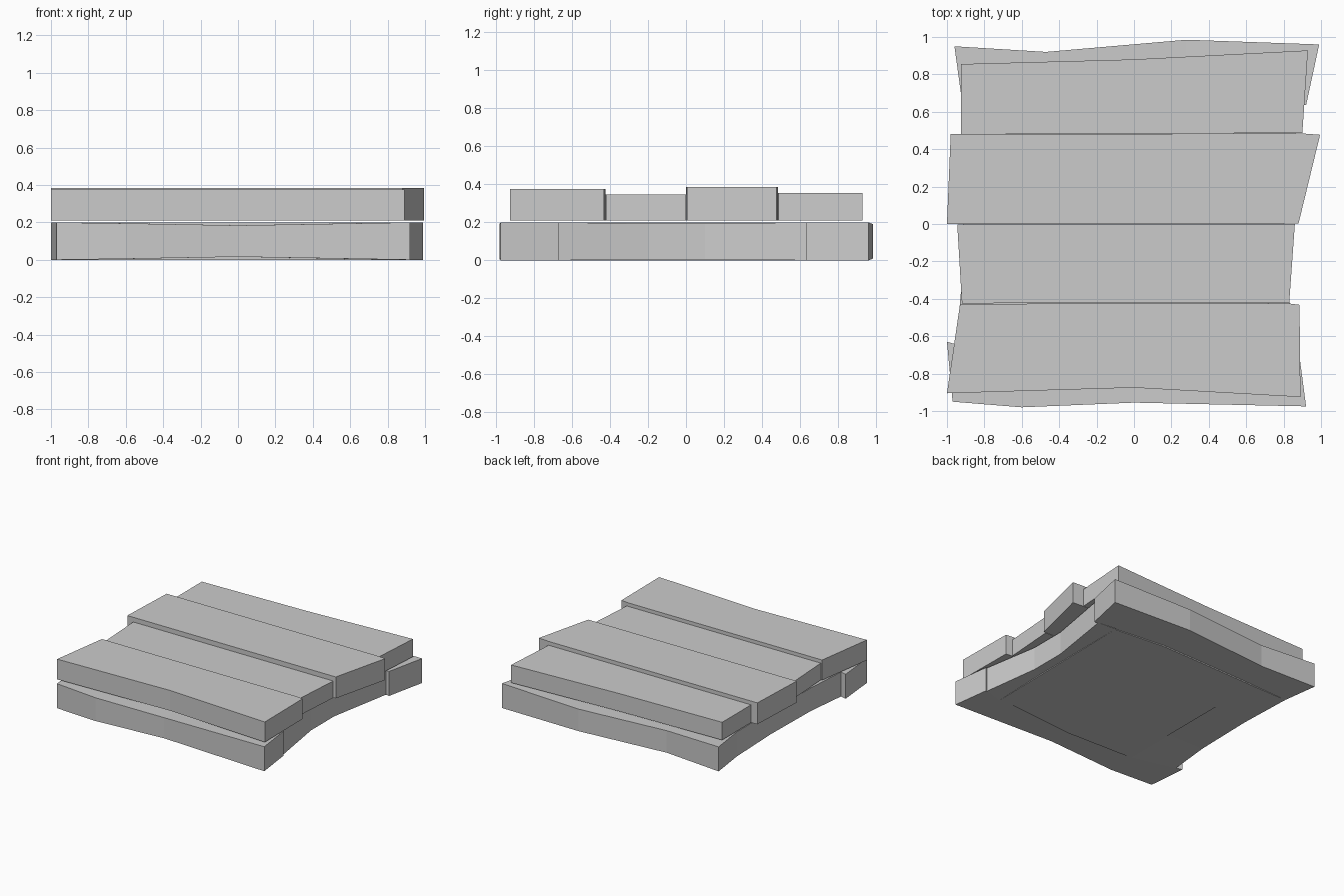
import bpy

if "Cube" in bpy.data.objects:
    bpy.data.objects.remove(bpy.data.objects["Cube"])


def make_mesh(name, verts, faces):
    mesh = bpy.data.meshes.new(name)
    mesh.from_pydata(verts, [], faces)
    mesh.update()
    ob = bpy.data.objects.new(name, mesh)
    bpy.context.collection.objects.link(ob)


def slab(name, outline, z0, z1):
    """Counter-clockwise outline extruded from z0 to z1."""
    n = len(outline)
    verts = [(x, y, z0) for x, y in outline] + [(x, y, z1) for x, y in outline]
    faces = [tuple(reversed(range(n))), tuple(range(n, 2 * n))]
    faces += [(i, (i + 1) % n, n + (i + 1) % n, n + i) for i in range(n)]
    make_mesh(name, verts, faces)


def beam(name, stations):
    """Hewn beam lofted through stations (edge_a, edge_b, inset from z 0 and z 0.2)."""
    verts, faces = [], []
    for (ax, ay), (bx, by), d in stations:
        verts += [(ax, ay, d), (bx, by, d), (bx, by, 0.2 - d), (ax, ay, 0.2 - d)]
    for s in range(len(stations) - 1):
        o = 4 * s
        faces += [(o + k, o + 4 + k, o + 4 + (k + 1) % 4, o + (k + 1) % 4) for k in range(4)]
    e = len(verts) - 4
    faces += [(0, 1, 2, 3), (e + 3, e + 2, e + 1, e)]
    # orient outward whichever way the stations run
    (ax, ay), (bx, by), _ = stations[0]
    (cx, cy), _, _ = stations[-1]
    if (cx - ax) * (by - ay) - (cy - ay) * (bx - ax) > 0:
        faces = [f[::-1] for f in faces]
    make_mesh(name, verts, faces)


# lower frame: front and back beams, then side beams between them
beam("front_beam", [((-0.97, -0.95), (-1.0, -0.63), 0),
                    ((-0.6, -0.98), (-0.59, -0.74), 0.005),
                    ((0.0, -0.955), (0.0, -0.76), 0.016),
                    ((0.92, -0.975), (0.88, -0.67), 0)])
beam("back_beam", [((-0.96, 0.95), (-0.92, 0.66), 0),
                   ((-0.47, 0.92), (-0.47, 0.67), 0.01),
                   ((0.28, 0.985), (0.28, 0.69), 0.01),
                   ((0.99, 0.96), (0.92, 0.635), 0)])
beam("right_beam", [((0.87, -0.67), (0.71, -0.72), 0),
                    ((0.80, -0.2), (0.72, -0.2), 0.006),
                    ((0.80, 0.1), (0.72, 0.1), 0.006),
                    ((0.89, 0.645), (0.73, 0.66), 0)])
beam("left_beam", [((-0.95, -0.65), (-0.59, -0.74), 0),
                   ((-0.92, -0.3), (-0.59, -0.3), 0.006),
                   ((-0.91, 0.2), (-0.59, 0.2), 0.006),
                   ((-0.92, 0.66), (-0.59, 0.665), 0)])

# panel filling the frame
slab("center_panel", [(-0.59, -0.74), (0.0, -0.76), (0.71, -0.70), (0.72, 0.0),
                      (0.73, 0.65), (0.28, 0.69), (-0.47, 0.67), (-0.59, 0.665)], 0, 0.2)

# four uneven planks on top
planks = [
    ([(-1.0, -0.905), (0.0, -0.875), (0.89, -0.925), (0.885, -0.432), (0.82, -0.424),
      (-0.93, -0.427)], 0.375),
    ([(-0.92, -0.424), (0.83, -0.421), (0.86, 0.0), (-0.945, -0.002)], 0.348),
    ([(-1.0, 0.0), (0.88, 0.004), (0.995, 0.477), (0.9, 0.484), (-0.98, 0.48)], 0.385),
    ([(-0.925, 0.482), (0.9, 0.486), (0.93, 0.928), (0.0, 0.88), (-0.925, 0.855)], 0.355),
]
for i, (outline, top) in enumerate(planks, 1):
    slab(f"top_plank_{i}", outline, 0.21, top)
